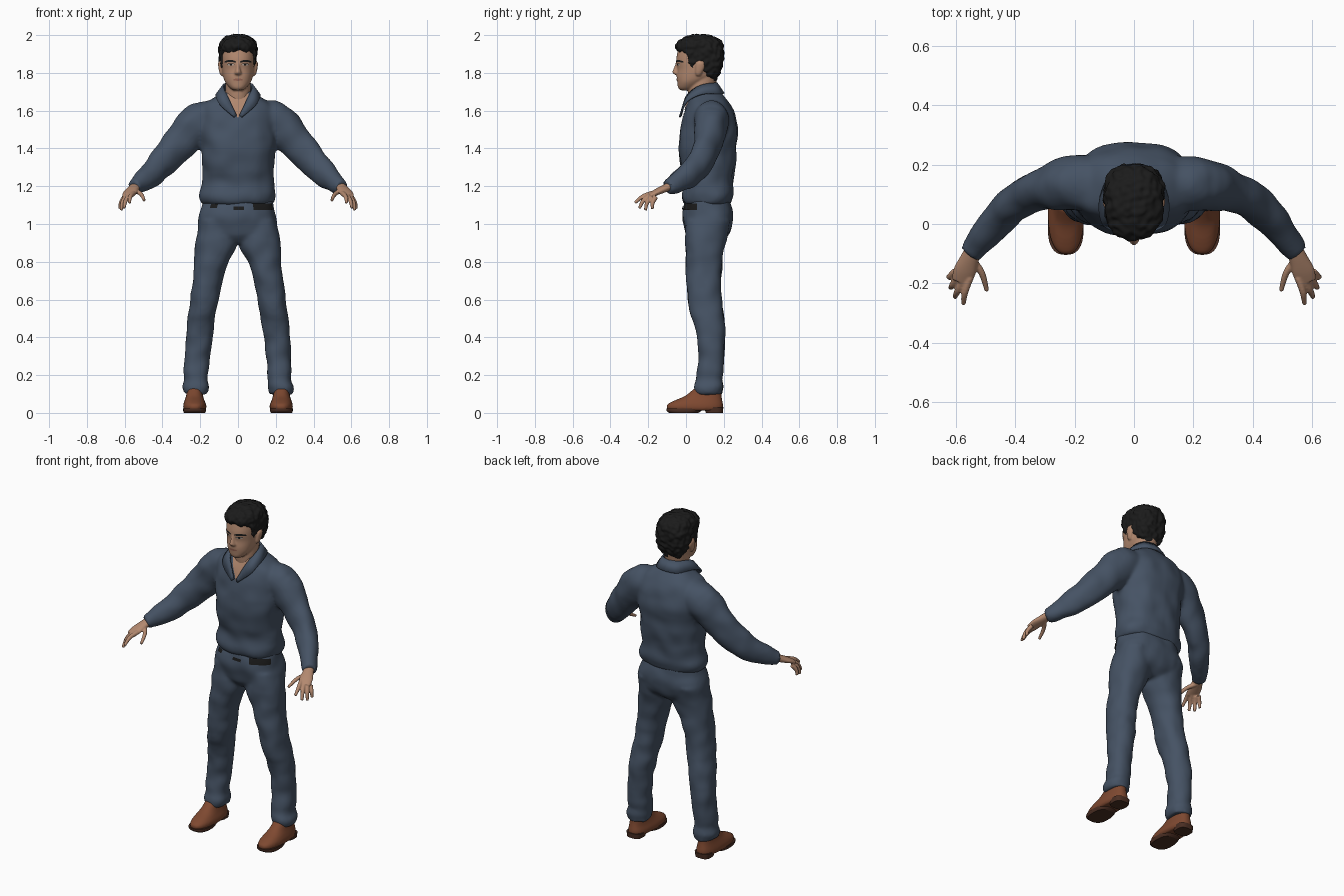
import bpy
import bmesh
import math
from mathutils import Vector, noise
from mathutils.bvhtree import BVHTree

if "Cube" in bpy.data.objects:
    bpy.data.objects.remove(bpy.data.objects["Cube"])


def material(name, r, g, b):
    mat = bpy.data.materials.new(name)
    mat.use_nodes = True
    mat.diffuse_color = (r, g, b, 1)
    shader = mat.node_tree.nodes["Principled BSDF"]
    shader.inputs["Base Color"].default_value = (r, g, b, 1)
    shader.inputs["Roughness"].default_value = 0.8
    return mat


CLOTH = material("slate blue cloth", .06, .085, .127)
SKIN = material("skin", .45, .25, .16)
HAIR = material("black hair", .011, .011, .011)
LEATHER = material("brown leather", .21, .066, .03)
SOLE = material("dark sole", .07, .028, .017)
EYE = material("eye white", .5, .43, .38)
LIP = material("lip", .31, .13, .09)


def smooth_rows(rows, steps=4):
    """Catmull-Rom interpolation between rows of numbers."""
    out = []
    last = len(rows) - 1
    for i in range(last):
        a, b, c, d = (rows[min(max(k, 0), last)] for k in (i - 1, i, i + 1, i + 2))
        for s in range(steps):
            t = s / steps
            out.append([q + .5 * t * (r - p + t * (2 * p - 5 * q + 4 * r - w + t * (3 * (q - r) + w - p)))
                        for p, q, r, w in zip(a, b, c, d)])
    return out + [list(rows[-1])]


def loft(bm, rings, mirror):
    """Bridge rings of points into a closed body, on one or both sides."""
    for sx in ((1, -1) if mirror else (1,)):
        loops = [[bm.verts.new((p.x * sx, p.y, p.z)) for p in ring] for ring in rings]
        n = len(loops[0])
        for a, b in zip(loops, loops[1:]):
            for i in range(n):
                j = (i + 1) % n
                bm.faces.new((a[i], a[j], b[j], b[i]))
        bm.faces.new(loops[0])
        bm.faces.new(loops[-1])


def stack(bm, rows, power=2.3, mirror=False, n=40):
    """Horizontal rounded sections: z, x from, x to, y from, y to."""
    rings = []
    for z, x0, x1, y0, y1 in smooth_rows(rows):
        ring = []
        for i in range(n):
            a = math.tau * i / n
            c, s = math.cos(a), math.sin(a)
            px = math.copysign(abs(c) ** (2 / power), c)
            py = math.copysign(abs(s) ** (2 / power), s)
            ring.append(Vector(((x0 + x1 + (x1 - x0) * px) / 2, (y0 + y1 + (y1 - y0) * py) / 2, z)))
        rings.append(ring)
    loft(bm, rings, mirror)


def tube(bm, rows, n=24):
    """Mirrored limb along a path: x, y, z, height radius, width radius."""
    rows = smooth_rows(rows)
    pts = [Vector(r[:3]) for r in rows]
    rings = []
    for i, r in enumerate(rows):
        t = (pts[min(i + 1, len(pts) - 1)] - pts[max(i - 1, 0)]).normalized()
        side = t.cross(Vector((0, 0, 1))).normalized()
        up = side.cross(t)
        rings.append([pts[i] + side * r[4] * math.cos(math.tau * k / n) + up * r[3] * math.sin(math.tau * k / n)
                      for k in range(n)])
    loft(bm, rings, True)


def finish(name, bm, mat, voxel=0, rounds=4, rough=0, scale=1):
    """Make the object; optionally fuse its bodies and ruffle the surface."""
    bmesh.ops.recalc_face_normals(bm, faces=bm.faces[:])
    me = bpy.data.meshes.new(name)
    bm.to_mesh(me)
    bm.free()
    ob = bpy.data.objects.new(name, me)
    bpy.context.collection.objects.link(ob)
    if voxel:
        fuse = ob.modifiers.new("fuse", "REMESH")
        fuse.mode = "VOXEL"
        fuse.voxel_size = voxel
        relax = ob.modifiers.new("relax", "SMOOTH")
        relax.factor = .5
        relax.iterations = rounds
        bpy.context.view_layer.update()
        me = bpy.data.meshes.new_from_object(ob.evaluated_get(bpy.context.evaluated_depsgraph_get()))
        ob.modifiers.clear()
        ob.data = me
        moves = [v.normal * rough * noise.noise(v.co * scale) for v in me.vertices]
        for v, move in zip(me.vertices, moves):
            v.co += move
    me.materials.clear()
    me.materials.append(mat)
    me.shade_smooth()
    return ob


def patch(name, target, place, mat, nu=14, nv=6, lift=.003):
    """Thin plate laid on a surface; place(u, v) gives a ray start and direction."""
    tree = BVHTree.FromPolygons([v.co for v in target.data.vertices], [p.vertices for p in target.data.polygons])
    bm = bmesh.new()
    grid = []
    for j in range(nv + 1):
        row = []
        for i in range(nu + 1):
            start, way = place(i / nu, j / nv)
            way = Vector(way).normalized()
            hit = tree.ray_cast(Vector(start), way)[0]
            row.append(bm.verts.new(hit - way * lift) if hit else None)
        grid.append(row)
    for a, b in zip(grid, grid[1:]):
        for i in range(nu):
            quad = (a[i], a[i + 1], b[i + 1], b[i])
            if all(quad):
                bm.faces.new(quad)
    me = bpy.data.meshes.new(name)
    bm.to_mesh(me)
    bm.free()
    me.materials.append(mat)
    me.shade_smooth()
    bpy.context.collection.objects.link(bpy.data.objects.new(name, me))


# Shirt: torso and sleeves
bm = bmesh.new()
stack(bm, [(z, -w, w, f, b) for z, w, f, b in (
    (1.105, .182, -.005, .238), (1.125, .194, -.016, .245), (1.16, .2, -.02, .253), (1.22, .188, -.014, .25),
    (1.3, .187, -.03, .26), (1.4, .195, -.04, .27), (1.5, .205, -.03, .273), (1.58, .2, -.01, .258),
    (1.63, .18, .005, .235), (1.66, .14, .016, .213), (1.685, .1, .025, .19), (1.7, .08, .03, .175))], 2.4)
tube(bm, [(.08, .13, 1.565, .09, .09), (.2, .135, 1.54, .108, .095), (.27, .125, 1.47, .098, .08),
          (.34, .105, 1.39, .088, .066), (.41, .065, 1.315, .08, .062), (.475, .005, 1.25, .066, .057),
          (.525, -.065, 1.21, .05, .045), (.552, -.1, 1.195, .04, .038)])
shirt = finish("shirt", bm, CLOTH, .01, 6, .009, 11)

# Collar: folded band, mirrored
bm = bmesh.new()
edge_top = [(0, .163, 1.745), (.05, .145, 1.745), (.075, .09, 1.737), (.072, .04, 1.712), (.052, .0, 1.67),
            (.008, -.026, 1.575)]
edge_low = [(0, .2, 1.69), (.07, .178, 1.688), (.112, .09, 1.688), (.112, .02, 1.66), (.088, -.012, 1.622),
            (.02, -.034, 1.565)]
for sx in (1, -1):
    a, b = ([bm.verts.new((x * sx, y, z)) for x, y, z in smooth_rows(e)] for e in (edge_top, edge_low))
    for i in range(len(a) - 1):
        bm.faces.new((a[i], a[i + 1], b[i + 1], b[i]))
bmesh.ops.remove_doubles(bm, verts=bm.verts[:], dist=.0001)
collar = finish("collar", bm, CLOTH)
thick = collar.modifiers.new("thickness", "SOLIDIFY")
thick.thickness = .01
thick.offset = 0

# Open neckline
patch("neckline", shirt, lambda u, v: (((2 * u - 1) * (.003 + .055 * v), -1, 1.565 + .125 * v), (0, 1, 0)), SKIN)

# Trousers: hips and two legs
bm = bmesh.new()
stack(bm, [(z, -w, w, f, b) for z, w, f, b in (
    (1.14, .178, .002, .23), (1.09, .19, -.014, .242), (1.04, .202, -.017, .252), (.99, .21, -.012, .242),
    (.94, .19, 0, .22), (.9, .1, .04, .17))], 2.4)
stack(bm, [(1.02, .03, .205, 0, .235), (.9, .004, .224, -.005, .207), (.8, .052, .23, 0, .192),
           (.7, .083, .24, .003, .186), (.6, .104, .25, .01, .19), (.53, .117, .265, .025, .198),
           (.48, .122, .272, .045, .202), (.4, .136, .28, .059, .206), (.3, .149, .281, .065, .2),
           (.22, .157, .287, .06, .196), (.18, .158, .285, .056, .19), (.14, .154, .298, .042, .198),
           (.115, .16, .292, .046, .192), (.1, .162, .286, .048, .194)], 2.2, True)
trousers = finish("trousers", bm, CLOTH, .01, 6, .008, 12)


# Belt, showing in three places under the shirt hem
def belt(name, start, end, low, high):
    def place(u, v):
        a = math.radians(start + (end - start) * u)
        z = low + (high - low) * v
        return (math.cos(a), .11 + math.sin(a), z), (-math.cos(a), -math.sin(a), 0)
    patch(name, trousers, place, HAIR, lift=.005)


belt("belt_left", -56, -16, 1.073, 1.108)
belt("belt_buckle", -101, -76, 1.075, 1.092)
belt("belt_right", -149, -135, 1.085, 1.105)

# Head with neck, nose and ears
bm = bmesh.new()
stack(bm, [(z, -w, w, f, b) for z, w, f, b in (
    (1.708, .025, -.03, .03), (1.722, .045, -.042, .06), (1.75, .067, -.046, .1), (1.78, .079, -.049, .15),
    (1.82, .086, -.046, .17), (1.86, .089, -.052, .18), (1.9, .09, -.047, .18), (1.94, .085, -.035, .175),
    (1.975, .06, 0, .14))], 2.2)
stack(bm, [(1.58, -.06, .06, .03, .14), (1.65, -.064, .064, .015, .15), (1.72, -.066, .066, .01, .155),
           (1.79, -.068, .068, .02, .17)], 2)
stack(bm, [(z, -w, w, f, -.02) for z, w, f in (
    (1.787, .012, -.052), (1.795, .02, -.066), (1.806, .017, -.072), (1.83, .011, -.063), (1.855, .01, -.054))], 2)
stack(bm, [(1.785, .08, .09, .055, .075), (1.8, .08, .098, .05, .085), (1.83, .08, .104, .05, .098),
           (1.853, .085, .105, .055, .098), (1.865, .085, .098, .065, .085)], 2, True)
head = finish("head", bm, SKIN, .005, 4)

# Hair: cap on top and a longer back reaching the nape
bm = bmesh.new()
stack(bm, [(z, -w, w, f, b) for z, w, f, b in (
    (1.9, .094, -.025, .194), (1.925, .1, -.053, .199), (1.955, .097, -.05, .197), (1.982, .077, -.022, .172),
    (1.997, .05, .02, .13), (2.004, .025, .04, .1))], 2.3)
stack(bm, [(z, -w, w, f, b) for z, w, f, b in (
    (1.755, .045, .11, .155), (1.79, .075, .09, .176), (1.83, .092, .045, .19), (1.87, .098, .015, .198),
    (1.93, .1, -.01, .2))], 2.8)
stack(bm, [(1.825, .076, .088, .025, .04), (1.86, .076, .094, .015, .05), (1.92, .07, .097, .0, .06)], 2.2, True)
finish("hair", bm, HAIR, .006, 3, .009, 45)


# Painted face details
def face_mark(name, cx, cz, w, h, mat, tilt=0, lift=.002):
    def place(u, v):
        s = 2 * u - 1
        z = cz + h * (2 * v - 1) * math.sqrt(1 - .9 * s * s) + tilt * (1 - s * s)
        return (cx + w * s, -1, z), (0, 1, 0)
    patch(name, head, place, mat, lift=lift)


for label, sx in (("left", 1), ("right", -1)):
    face_mark(label + "_eyebrow", sx * .041, 1.858, .03, .006, HAIR, .005)
    face_mark(label + "_eye", sx * .038, 1.843, .017, .005, EYE)
    face_mark(label + "_iris", sx * .038, 1.843, .006, .005, HAIR, 0, .003)
    face_mark(label + "_lashes", sx * .038, 1.846, .019, .002, HAIR, .003, .0035)
face_mark("lips", 0, 1.764, .025, .006, LIP)

# Hands: palm, four fingers and thumb
bm = bmesh.new()
tube(bm, [(.538, -.08, 1.203, .022, .028), (.555, -.12, 1.185, .02, .032), (.571, -.16, 1.167, .016, .038),
          (.582, -.195, 1.15, .011, .034)])
fingers = [((.553, -.18, 1.163), (.57, -.23, 1.145), (.575, -.27, 1.112)),
           ((.573, -.185, 1.155), (.594, -.225, 1.125), (.604, -.247, 1.083)),
           ((.592, -.178, 1.147), (.611, -.205, 1.115), (.618, -.215, 1.073)),
           ((.602, -.16, 1.142), (.62, -.177, 1.112), (.625, -.178, 1.08)),
           ((.546, -.12, 1.177), (.513, -.165, 1.158), (.496, -.225, 1.125))]
for root, knuckle, tip in fingers:
    tube(bm, [(*root, .013, .013), (*knuckle, .0115, .0115), (*tip, .008, .008)], 12)
finish("hands", bm, SKIN, .004, 3)

# Shoes with separate soles and heels
bm = bmesh.new()
stack(bm, [(.012, .178, .282, -.092, .185), (.025, .168, .29, -.102, .195), (.045, .169, .289, -.098, .196),
           (.065, .177, .283, -.062, .192), (.09, .185, .275, -.005, .188), (.13, .192, .268, .045, .185)], 2.4, True)
finish("shoes", bm, LEATHER, .007, 3)
bm = bmesh.new()
stack(bm, [(0, .174, .286, -.09, .065), (.01, .17, .29, -.102, .08), (.022, .17, .29, -.104, .09)], 2.6, True)
stack(bm, [(0, .185, .276, .105, .195), (.03, .18, .28, .095, .198)], 3, True)
soles = finish("soles", bm, SOLE)
bpy.context.view_layer.objects.active = soles
soles.select_set(True)
bpy.ops.object.shade_smooth_by_angle()
